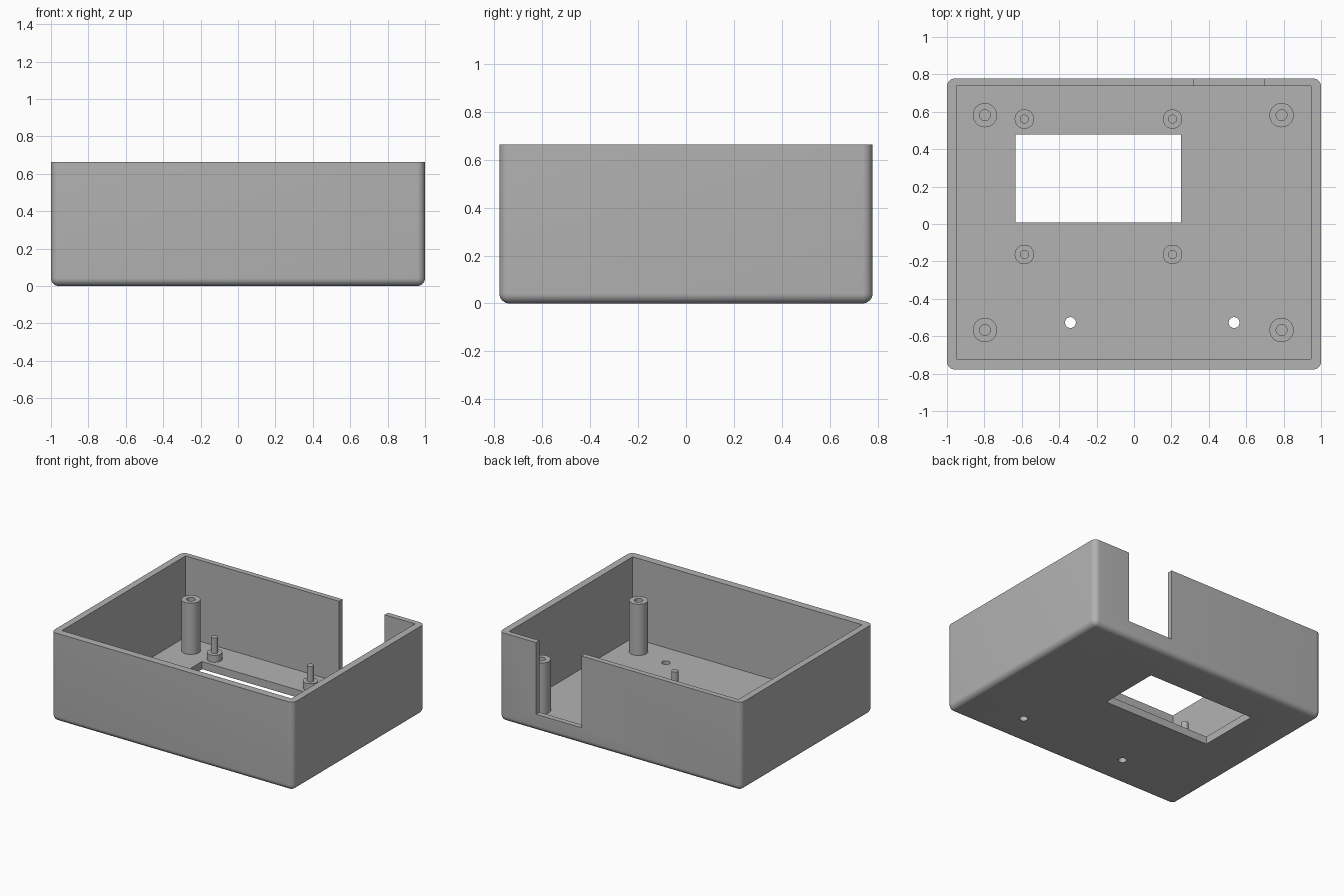
import bpy, bmesh, math
from mathutils import Matrix, Vector

if "Cube" in bpy.data.objects:
    bpy.data.objects.remove(bpy.data.objects["Cube"], do_unlink=True)

W, D, H = 1.0, 0.778, 0.663      # half width, half depth, height
FLOOR = 0.057

grey = bpy.data.materials.new("light grey plastic")
grey.use_nodes = True
colour = (0.45, 0.45, 0.45, 1)
grey.diffuse_color = colour
grey.node_tree.nodes["Principled BSDF"].inputs["Base Color"].default_value = colour


def make_object(name, bm):
    bmesh.ops.recalc_face_normals(bm, faces=bm.faces)
    mesh = bpy.data.meshes.new(name)
    bm.to_mesh(mesh)
    bm.free()
    mesh.materials.append(grey)
    obj = bpy.data.objects.new(name, mesh)
    bpy.context.collection.objects.link(obj)
    return obj


def smooth(obj):
    bpy.ops.object.select_all(action='DESELECT')
    obj.select_set(True)
    bpy.context.view_layer.objects.active = obj
    bpy.ops.object.shade_smooth_by_angle(angle=math.radians(35))


def box(x0, x1, y0, y1, z0, z1):
    bm = bmesh.new()
    size = Vector((x1 - x0, y1 - y0, z1 - z0))
    mid = Vector((x0 + x1, y0 + y1, z0 + z1)) / 2
    bmesh.ops.create_cube(bm, size=1, matrix=Matrix.Translation(mid) @ Matrix.Diagonal(size).to_4x4())
    return bm


def lathe(name, profile, x, y, steps=40):
    """Revolve an (r, z) profile that starts and ends on the axis."""
    bm = bmesh.new()
    verts = [bm.verts.new((r, 0, z)) for r, z in profile]
    edges = [bm.edges.new(pair) for pair in zip(verts, verts[1:])]
    bmesh.ops.spin(bm, geom=verts + edges, cent=(0, 0, 0), axis=(0, 0, 1),
                   angle=math.tau, steps=steps)
    bmesh.ops.remove_doubles(bm, verts=bm.verts, dist=1e-5)
    bmesh.ops.translate(bm, verts=bm.verts, vec=(x, y, 0))
    return make_object(name, bm)


def cut(target, cutter):
    """Subtract the cutter from the target and discard it."""
    mod = target.modifiers.new("cut", 'BOOLEAN')
    mod.operation, mod.solver, mod.object = 'DIFFERENCE', 'EXACT', cutter
    bpy.context.view_layer.update()
    graph = bpy.context.evaluated_depsgraph_get()
    mesh = bpy.data.meshes.new_from_object(target.evaluated_get(graph))
    target.modifiers.clear()
    target.data = mesh
    bpy.data.objects.remove(cutter, do_unlink=True)


# Outer shell: rounded on the upright and bottom edges, crisp at the rim
bm = box(-W, W, -D, D, 0, H)
rounded = [e for e in bm.edges if min(v.co.z for v in e.verts) < 0.01]
bmesh.ops.bevel(bm, geom=rounded, offset=0.042, segments=8, profile=0.5, affect='EDGES')
case = make_object("case", bm)

# Cavity, back cable notch and display window
for name, limits in {
    "cavity_cutter": (-0.95, 0.947, -0.722, 0.738, FLOOR, H + 0.1),
    "notch_cutter": (0.32, 0.695, 0.70, D + 0.1, 0.127, H + 0.1),
    "window_cutter": (-0.634, 0.252, 0.007, 0.479, -0.1, 0.2),
}.items():
    cut(case, make_object(name, box(*limits)))

# Round holes through the floor
for x in (-0.34, 0.535):
    cut(case, lathe("hole_cutter", [(0, -0.1), (0.029, -0.1), (0.029, 0.2), (0, 0.2)], x, -0.527))
smooth(case)

# Tall hollow screw posts in the four corners
base = FLOOR - 0.01
post = [(0, base), (0.065, base), (0.065, 0.44), (0.029, 0.44), (0.029, FLOOR + 0.005), (0, FLOOR + 0.005)]
for side, x in (("right", -0.797), ("left", 0.789)):
    for end, y in (("front", -0.567), ("back", 0.582)):
        smooth(lathe(f"screw_post_{end}_{side}", post, x, y))

# Short stepped standoffs with locating pins around the window
pin = [(0, base), (0.052, base), (0.052, 0.109), (0.024, 0.109), (0.024, 0.224), (0, 0.224)]
for side, x in (("right", -0.586), ("left", 0.206)):
    for end, y in (("front", -0.163), ("back", 0.561)):
        smooth(lathe(f"standoff_{end}_{side}", pin, x, y))
